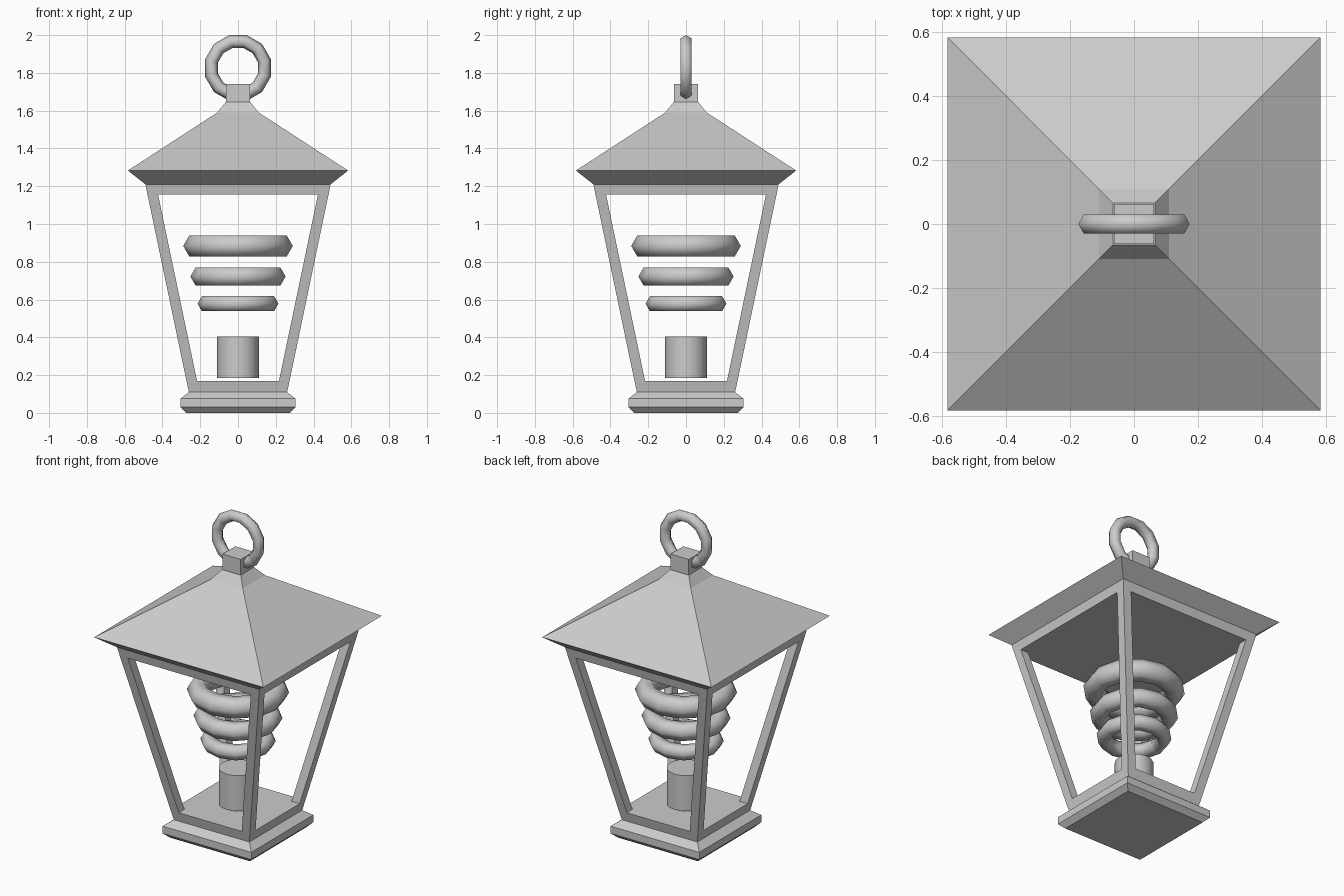
import bpy, bmesh, math

if "Cube" in bpy.data.objects:
    bpy.data.objects.remove(bpy.data.objects["Cube"])


def loft(name, rings):
    """Solid through square sections given as (z, cx, cy, half width)."""
    bm = bmesh.new()
    loops = [[bm.verts.new((cx + sx * h, cy + sy * h, z))
              for sx, sy in ((-1, -1), (1, -1), (1, 1), (-1, 1))]
             for z, cx, cy, h in rings]
    for a, b in zip(loops, loops[1:]):
        for i in range(4):
            j = (i + 1) % 4
            bm.faces.new((a[i], a[j], b[j], b[i]))
    bm.faces.new(loops[0][::-1])
    bm.faces.new(loops[-1])
    mesh = bpy.data.meshes.new(name)
    bm.to_mesh(mesh)
    bm.free()
    obj = bpy.data.objects.new(name, mesh)
    bpy.context.collection.objects.link(obj)
    return obj


def stack(name, profile):
    return loft(name, [(z, 0, 0, h) for z, h in profile])


def torus(name, z, outer, minor, rotation=(0, 0, 0)):
    bpy.ops.mesh.primitive_torus_add(
        major_segments=12, minor_segments=6, major_radius=outer - minor,
        minor_radius=minor, location=(0, 0, z), rotation=rotation)
    bpy.context.object.name = name
    bpy.ops.object.shade_smooth()


# Stepped base with the sill of the frame
stack("base", [(0, 0.275), (0.03, 0.305), (0.075, 0.305), (0.11, 0.26), (0.17, 0.273)])

# Four outward-leaning corner posts
for sx in (-1, 1):
    for sy in (-1, 1):
        side = ("front" if sy < 0 else "back") + ("_left" if sx < 0 else "_right")
        loft(side + "_post", [(0.17, sx * 0.245, sy * 0.245, 0.028),
                              (1.155, sx * 0.451, sy * 0.451, 0.028)])

# Roof with top rail, eaves and neck
stack("roof", [(1.155, 0.479), (1.21, 0.49), (1.283, 0.583), (1.59, 0.11), (1.645, 0.065)])
stack("top_block", [(1.64, 0.063), (1.742, 0.063)])

# Hanging ring, flat facet upward
torus("hanging_ring", 1.826, 0.18, 0.035, (math.pi / 2, math.radians(15), 0))

# Lamp socket and three floating coils
bpy.ops.mesh.primitive_cylinder_add(vertices=16, radius=0.11, depth=0.22, location=(0, 0, 0.295))
bpy.context.object.name = "lamp_socket"
bpy.ops.object.shade_smooth_by_angle()
for i, (z, outer, minor) in enumerate([(0.578, 0.214, 0.046),
                                       (0.722, 0.252, 0.055),
                                       (0.884, 0.29, 0.064)]):
    torus(f"lamp_coil_{i + 1}", z, outer, minor)
